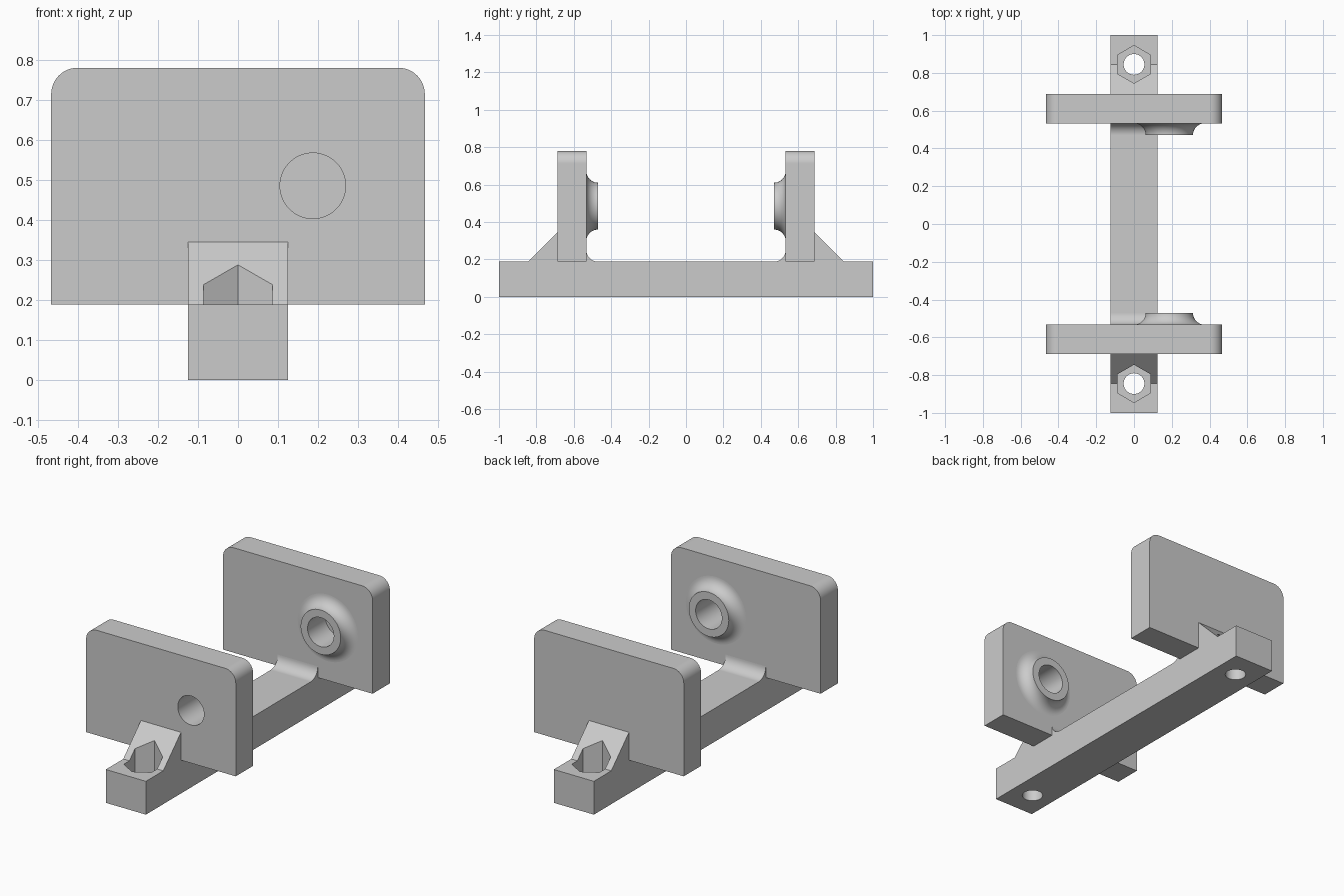
import bpy, bmesh
from math import cos, sin, pi, radians
from mathutils import Vector

cube = bpy.data.objects.get("Cube")
if cube:
    bpy.data.objects.remove(cube, do_unlink=True)

grey = bpy.data.materials.new("plain grey")
grey.use_nodes = True
grey.diffuse_color = (0.6, 0.6, 0.6, 1)
grey.node_tree.nodes["Principled BSDF"].inputs["Base Color"].default_value = (0.6, 0.6, 0.6, 1)

BAR_W, BAR_H = 0.125, 0.188            # bar half width and height
PLATE_W, PLATE_TOP = 0.467, 0.78
INNER, OUTER = 0.533, 0.687            # plate faces, distance from centre
FILLET, CORNER = 0.063, 0.066
GUSSET_Y, GUSSET_Z = 0.845, 0.345
HOLE_X, HOLE_Z, HOLE_R = 0.187, 0.485, 0.082
BOSS_R = 0.125
FLOOR = 0.08                           # floor of the nut pockets


def arc(cx, cy, r, start, end, n=12):
    """Points along a circular arc, angles in degrees."""
    angles = [radians(start + (end - start) * i / n) for i in range(n + 1)]
    return [(cx + r * cos(a), cy + r * sin(a)) for a in angles]


def circle(cx, cy, r, n=48, start=0):
    return arc(cx, cy, r, start, start + 360, n)[:-1]


PLACE = {
    "x": lambda a, b, t: Vector((t, a, b)),
    "y": lambda a, b, t: Vector((a, t, b)),
    "z": lambda a, b, t: Vector((a, b, t)),
}


def make_object(name, bm):
    bmesh.ops.recalc_face_normals(bm, faces=bm.faces)
    mesh = bpy.data.meshes.new(name)
    bm.to_mesh(mesh)
    bm.free()
    mesh.materials.append(grey)
    obj = bpy.data.objects.new(name, mesh)
    bpy.context.collection.objects.link(obj)
    return obj


def prism(name, outline, axis, low, high):
    """Extrude a closed outline along one axis."""
    bm = bmesh.new()
    ends = [[bm.verts.new(PLACE[axis](a, b, t)) for a, b in outline] for t in (low, high)]
    bm.faces.new(ends[0])
    bm.faces.new(ends[1])
    n = len(outline)
    for i in range(n):
        j = (i + 1) % n
        bm.faces.new((ends[0][i], ends[0][j], ends[1][j], ends[1][i]))
    return make_object(name, bm)


def select_only(obj):
    bpy.ops.object.select_all(action="DESELECT")
    obj.select_set(True)
    bpy.context.view_layer.objects.active = obj


def cut(obj, cutter):
    """Subtract the cutter and discard it."""
    select_only(obj)
    mod = obj.modifiers.new("cut", "BOOLEAN")
    mod.operation, mod.solver, mod.object = "DIFFERENCE", "EXACT", cutter
    bpy.ops.object.modifier_apply(modifier=mod.name)
    bpy.data.objects.remove(cutter, do_unlink=True)


def finish(obj):
    select_only(obj)
    bpy.ops.object.shade_smooth_by_angle(angle=radians(30))
    obj.modifiers.new("flat faces stay flat", "WEIGHTED_NORMAL").keep_sharp = True


# Base bar with outer gussets and inner fillets, one side profile
half = [(1, 0), (1, BAR_H), (GUSSET_Y, BAR_H), (OUTER, GUSSET_Z), (OUTER, BAR_H), (INNER, BAR_H)]
half += arc(INNER - FILLET, BAR_H + FILLET, FILLET, 0, -90)
bar = prism("base_bar", half + [(-y, z) for y, z in reversed(half)], "x", -BAR_W, BAR_W)

# Hexagonal nut pockets and bolt holes at both ends
for side in (-1, 1):
    y = side * GUSSET_Y
    cut(bar, prism("nut_cutter", circle(0, y, 0.1, 6, 90), "z", FLOOR, 0.6))
    cut(bar, prism("bolt_cutter", circle(0, y, 0.055), "z", -0.1, FLOOR + 0.05))
finish(bar)

# Upright plates with rounded top corners
plate_outline = [(-PLATE_W, BAR_H), (PLATE_W, BAR_H)]
plate_outline += arc(PLATE_W - CORNER, PLATE_TOP - CORNER, CORNER, 0, 90)
plate_outline += arc(CORNER - PLATE_W, PLATE_TOP - CORNER, CORNER, 90, 180)

# Flared boss: radius and height from the plate face
boss_profile = arc(BOSS_R + FILLET, FILLET, FILLET, 270, 180)
boss_profile += [(HOLE_R, FILLET), (HOLE_R, 0)]

# The front hole goes through, the back one is blind
for label, side, hole_end in (("front", -1, 0.8), ("back", 1, 0.63)):
    low, high = sorted((side * INNER, side * OUTER))
    plate = prism(label + "_plate", plate_outline, "y", low, high)
    low, high = sorted((side * 0.4, side * hole_end))
    cut(plate, prism("hole_cutter", circle(HOLE_X, HOLE_Z, HOLE_R), "y", low, high))
    finish(plate)

    bm = bmesh.new()
    rings = []
    for r, h in boss_profile:
        y = side * (INNER - h)
        rings.append([bm.verts.new((a, y, b)) for a, b in circle(HOLE_X, HOLE_Z, r)])
    for inner, outer in zip(rings, rings[1:] + rings[:1]):
        for i in range(len(inner)):
            j = (i + 1) % len(inner)
            bm.faces.new((inner[i], inner[j], outer[j], outer[i]))
    finish(make_object(label + "_boss", bm))
